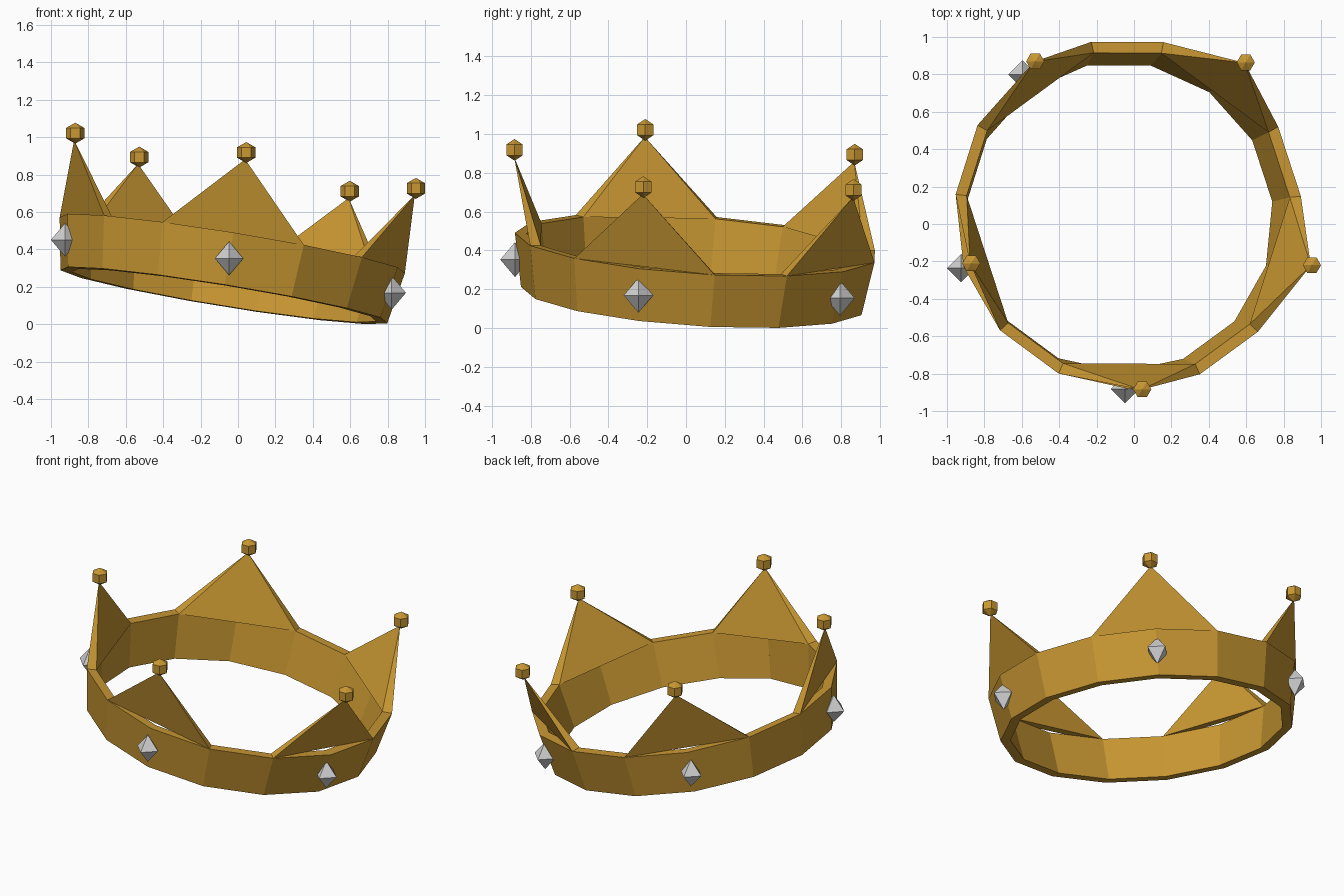
import bpy, bmesh, math
from mathutils import Vector, Matrix

if "Cube" in bpy.data.objects:
    bpy.data.objects.remove(bpy.data.objects["Cube"])

# Tilted frame of the crown
AXIS = Vector((0.16, 0.066, 0.985)).normalized()
ORIGIN = Vector((-0.075, 0.037, 0.153))
TILT = Matrix.Translation(ORIGIN) @ Vector((0, 0, 1)).rotation_difference(AXIS).to_matrix().to_4x4()

SIDES = 15
STEP = 360 / SIDES
BAND_H = 0.28
R_BOTTOM, R_TOP, WALL = 0.89, 0.94, 0.06
SPIKES = [-90 + 72 * i for i in range(5)]


def material(name, color):
    m = bpy.data.materials.new(name)
    m.diffuse_color = (*color, 1)
    m.use_nodes = True
    m.node_tree.nodes["Principled BSDF"].inputs["Base Color"].default_value = m.diffuse_color
    return m


gold = material("gold", (0.58, 0.31, 0.032))
silver = material("silver", (0.64, 0.64, 0.65))


def polar(radius, degrees, height):
    a = math.radians(degrees)
    return TILT @ Vector((radius * math.cos(a), radius * math.sin(a), height))


def finish(bm, name, mat):
    bmesh.ops.recalc_face_normals(bm, faces=bm.faces[:])
    mesh = bpy.data.meshes.new(name)
    bm.to_mesh(mesh)
    bm.free()
    mesh.materials.append(mat)
    obj = bpy.data.objects.new(name, mesh)
    bpy.context.collection.objects.link(obj)
    return obj


# Flared band: a four-corner section swept round fifteen sides
bm = bmesh.new()
section = [(R_BOTTOM, 0), (R_TOP, BAND_H), (R_TOP - WALL, BAND_H), (R_BOTTOM - WALL, 0)]
rings = [[bm.verts.new(polar(r, -90 + STEP * i, h)) for r, h in section] for i in range(SIDES)]
for i in range(SIDES):
    a, b = rings[i], rings[(i + 1) % SIDES]
    for k in range(4):
        n = (k + 1) % 4
        bm.faces.new((a[k], b[k], b[n], a[n]))
finish(bm, "band", gold)

for number, angle in enumerate(SPIKES, 1):
    # Spike: pyramid on a straight chord two band sides wide
    bm = bmesh.new()
    base = [bm.verts.new(polar(r, angle + d, BAND_H))
            for r, d in ((R_TOP, -STEP), (R_TOP, STEP), (R_TOP - WALL, STEP), (R_TOP - WALL, -STEP))]
    tip = bm.verts.new(polar(0.97, angle, 0.675))
    bm.faces.new(base)
    for k in range(4):
        bm.faces.new((base[k], base[(k + 1) % 4], tip))
    finish(bm, f"spike_{number}", gold)

    # Six-sided bead on the tip, upright
    bm = bmesh.new()
    bmesh.ops.create_uvsphere(bm, u_segments=6, v_segments=3, radius=0.056,
                              matrix=Matrix.Rotation(math.radians(90), 4, 'Z'))
    bead = finish(bm, f"bead_{number}", gold)
    bead.location = polar(0.97, angle, 0.712)

    # Octahedral gem set in the band, upright
    bm = bmesh.new()
    bmesh.ops.create_uvsphere(bm, u_segments=4, v_segments=2, radius=1,
                              matrix=Matrix.Diagonal((0.076, 0.076, 0.09, 1)))
    gem = finish(bm, f"gem_{number}", silver)
    gem.location = polar(0.93, angle, 0.14)
